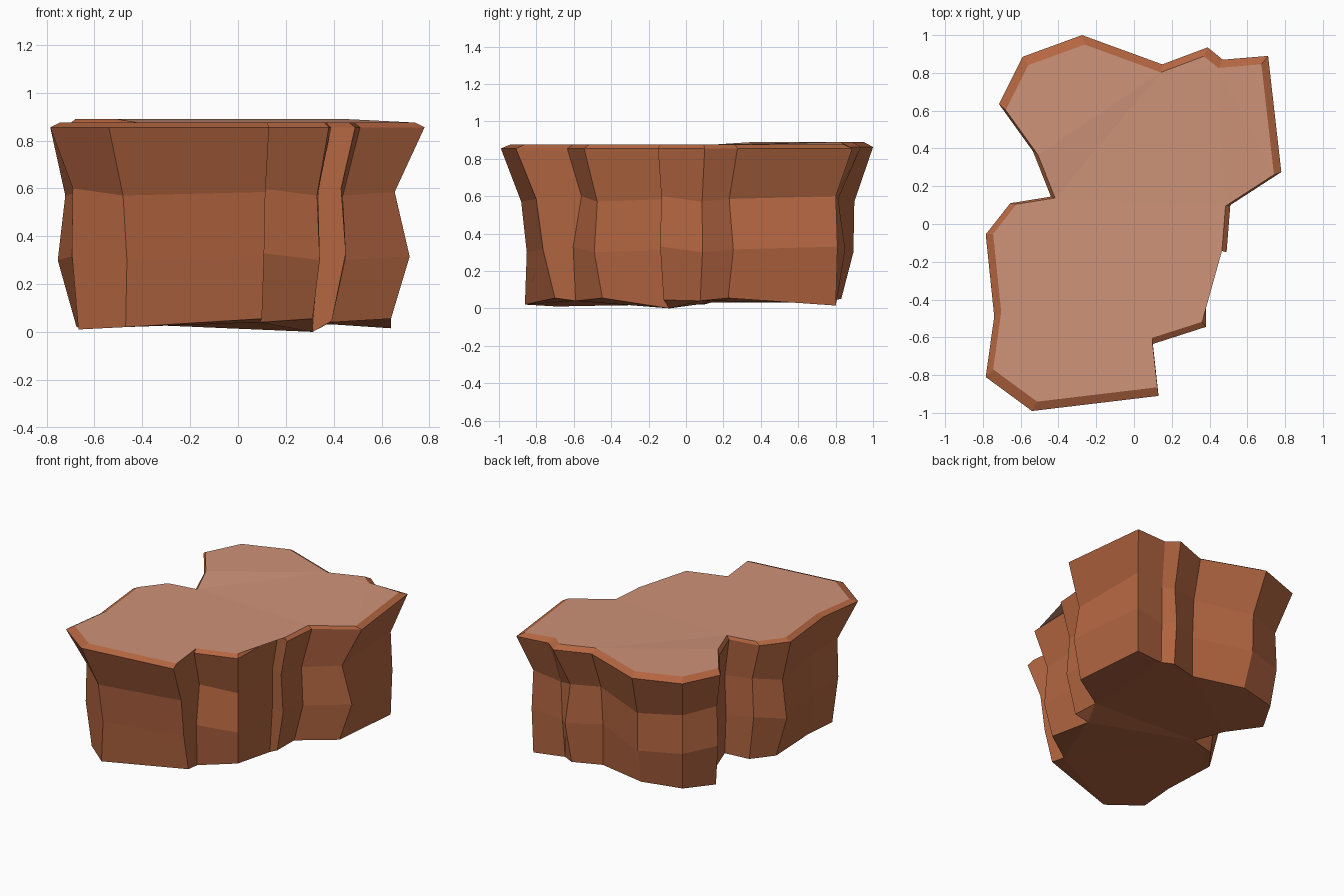
import bpy, bmesh


def material(name, rgb):
    m = bpy.data.materials.new(name)
    m.diffuse_color = (*rgb, 1)
    return m


rock = material("red brown rock", (0.456, 0.133, 0.053))
cap_colour = material("pale clay top", (0.62, 0.292, 0.19))

# Rim outline: x, y, then inward scale of the upper, middle and foot rings
OUTLINE = [
    (-0.54, -0.99, 0.89, 0.86, 0.87), (0.13, -0.91, 0.88, 0.84, 0.77),
    (0.10, -0.635, 0.88, 0.95, 0.93), (0.38, -0.545, 0.87, 0.90, 0.82),
    (0.39, -0.11, 0.86, 0.86, 0.80), (0.49, -0.15, 0.88, 0.92, 0.80),
    (0.51, 0.10, 0.86, 0.88, 0.76), (0.78, 0.275, 0.84, 0.92, 0.82),
    (0.71, 0.89, 0.90, 0.91, 0.90), (0.47, 0.87, 0.91, 0.90, 0.88),
    (0.39, 0.935, 0.87, 0.91, 0.86), (0.15, 0.845, 0.90, 0.88, 0.88),
    (-0.275, 1.0, 0.90, 0.895, 0.83), (-0.59, 0.885, 0.89, 0.90, 0.86),
    (-0.715, 0.635, 0.90, 0.93, 0.87), (-0.535, 0.385, 0.91, 0.91, 0.88),
    (-0.44, 0.145, 0.90, 0.93, 0.90), (-0.655, 0.11, 0.90, 0.92, 0.86),
    (-0.785, -0.055, 0.92, 0.96, 0.86), (-0.74, -0.49, 0.90, 0.94, 0.88),
    (-0.785, -0.81, 0.88, 0.885, 0.85),
]
# Uneven heights of the foot points
FOOT_Z = [0.02, 0.055, 0.04, 0.055, 0.0, 0.045, 0.04, 0.055, 0.015, 0.03, 0.03,
          0.04, 0.05, 0.05, 0.03, 0.03, 0.03, 0.02, 0.02, 0.015, 0.01]

bm = bmesh.new()
rings = [[] for _ in range(5)]
for i, ((x, y, upper, middle, foot), fz) in enumerate(zip(OUTLINE, FOOT_Z)):
    wobble = 0.015 * (i % 3 - 1)
    lift = 0.015 if y > 0.3 and x < 0.6 else 0
    levels = ((foot, fz), (middle, 0.315 + wobble), (upper, 0.585 + wobble),
              (1.0, 0.855 + lift / 2), (0.95, 0.875 + lift))
    for ring, (s, z) in zip(rings, levels):
        ring.append(bm.verts.new((x * s, y * s, z)))

# Faceted cliff walls and bevelled rim
n = len(OUTLINE)
for low, high in zip(rings, rings[1:]):
    for i in range(n):
        j = (i + 1) % n
        bm.faces.new((low[i], low[j], high[j], high[i]))

# Flat top and underside
base = bm.faces.new(rings[0][::-1])
top = bm.faces.new(rings[-1])
top.material_index = 1
bmesh.ops.triangulate(bm, faces=[base, top])

mesh = bpy.data.meshes.new("rock_plateau")
bm.to_mesh(mesh)
bm.free()
mesh.materials.append(rock)
mesh.materials.append(cap_colour)
bpy.context.collection.objects.link(bpy.data.objects.new("rock_plateau", mesh))
